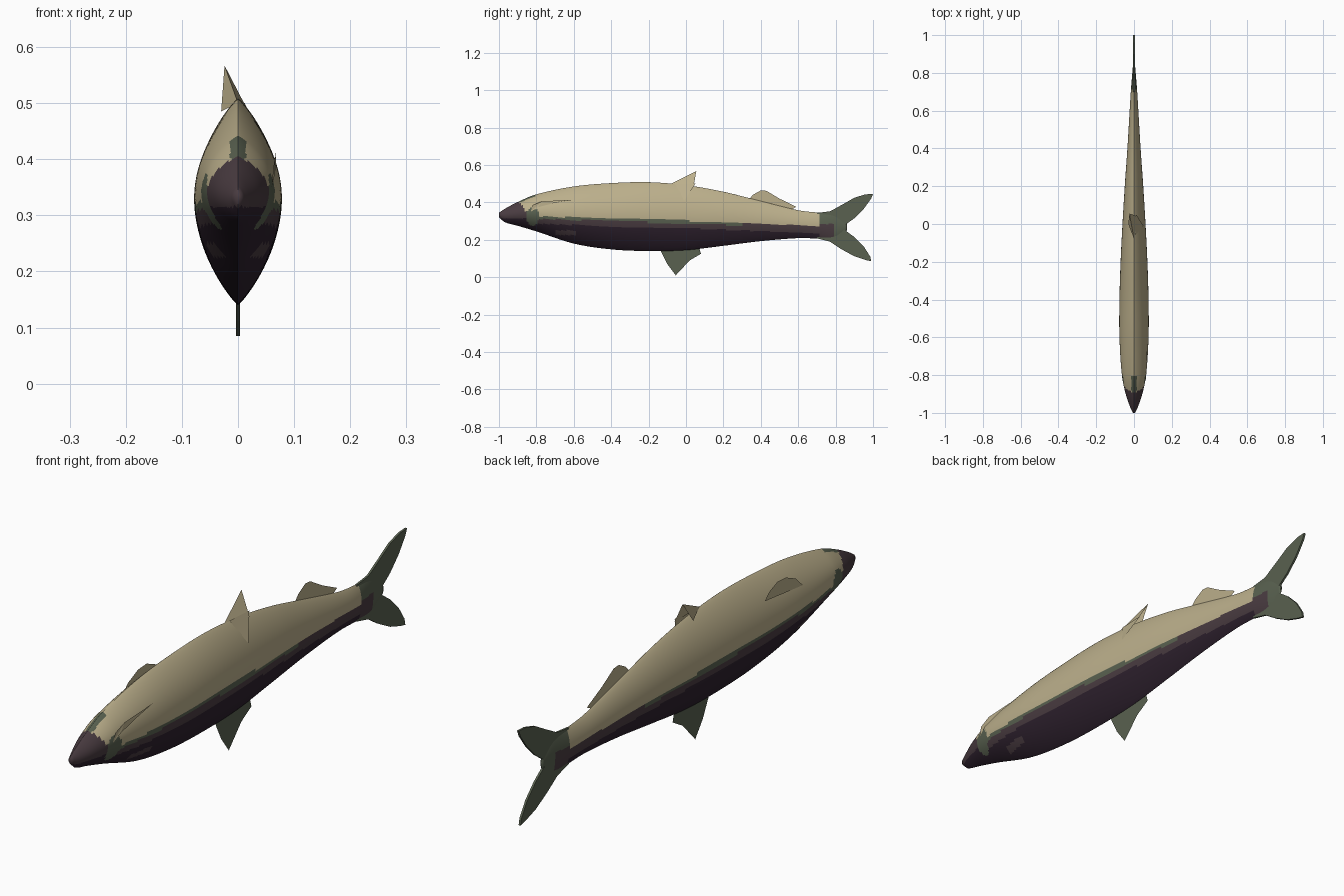
import bpy, bmesh
from math import sin, cos, pi

cube = bpy.data.objects.get("Cube")
if cube:
    bpy.data.objects.remove(cube)


def material(name, rgb):
    m = bpy.data.materials.new(name)
    m.use_nodes = True
    m.diffuse_color = (*rgb, 1)
    bsdf = m.node_tree.nodes["Principled BSDF"]
    bsdf.inputs["Base Color"].default_value = (*rgb, 1)
    bsdf.inputs["Roughness"].default_value = 0.8
    return m


TAN, GREEN, MAUVE, DARK = range(4)
MATS = [material("pale_tan", (0.50, 0.43, 0.26)),
        material("grey_green", (0.10, 0.12, 0.08)),
        material("dull_mauve", (0.068, 0.045, 0.053)),
        material("dark_purple", (0.027, 0.015, 0.027))]


def add_object(name, bm):
    mesh = bpy.data.meshes.new(name)
    bm.to_mesh(mesh)
    bm.free()
    for m in MATS:
        mesh.materials.append(m)
    ob = bpy.data.objects.new(name, mesh)
    bpy.context.collection.objects.link(ob)
    return ob


# Body stations: y, top z, bottom z, half width
STATIONS = [(-1.0, .345, .322, .006), (-.97, .365, .295, .02), (-.9, .402, .275, .044),
            (-.8, .443, .245, .064), (-.6, .485, .18, .077), (-.4, .503, .149, .077),
            (-.2, .508, .14, .071), (0, .492, .145, .061), (.2, .457, .168, .049),
            (.4, .407, .193, .035), (.6, .358, .209, .023), (.7, .346, .207, .017),
            (.8, .338, .205, .009), (.86, .29, .25, .004)]


def spline(y):
    """Smooth station values at y (cubic Hermite)."""
    n = len(STATIONS)
    i = max(k for k in range(n - 1) if STATIONS[k][0] <= y or k == 0)
    a, b = STATIONS[i], STATIONS[i + 1]
    p, q = STATIONS[max(i - 1, 0)], STATIONS[min(i + 2, n - 1)]
    h = b[0] - a[0]
    t = min(max((y - a[0]) / h, 0), 1)
    out = []
    for c in (1, 2, 3):
        m0 = (b[c] - p[c]) / (b[0] - p[0]) * h
        m1 = (q[c] - a[c]) / (q[0] - a[0]) * h
        out.append((2*t**3 - 3*t*t + 1) * a[c] + (t**3 - 2*t*t + t) * m0
                   + (3*t*t - 2*t**3) * b[c] + (t**3 - t*t) * m1)
    return out


def body_colour(x, y, z):
    line = .302 - .03 * y if y < 0 else .302 - .04 * y
    if y > .71:
        return MAUVE if y < .79 and z < .285 else GREEN
    # Eye patches and crown patch
    if ((y + .82) / .034) ** 2 + ((z - .325) / .05) ** 2 < 1:
        return GREEN
    if -.89 < y < -.8 and abs(x) < .014 and z > .4:
        return GREEN
    # Snout
    if y < -.89 + max(0, .4 - z) * .7:
        return MAUVE if z > .315 else DARK
    # Flank bands
    if z > line:
        return TAN
    if z > line - .014 and y < .3:
        return GREEN
    if z > line - .04:
        return MAUVE
    # Small throat marks
    if -.7 < y < -.59 and .225 < z < .25 and abs(x) > .02:
        return MAUVE
    return DARK


# Body: lens-shaped rings lofted along y
RINGS, SIDES = 190, 96
bm = bmesh.new()
rings = []
for i in range(RINGS + 1):
    y = -1 + 1.86 * i / RINGS
    top, bottom, width = spline(y)
    mid, half = (top + bottom) / 2, (top - bottom) / 2
    ring = []
    for k in range(SIDES):
        a = 2 * pi * k / SIDES
        c = cos(a)
        x = width * abs(c) ** 1.75 * (1 if c > 0 else -1)
        ring.append(bm.verts.new((x, y, mid + half * sin(a))))
    rings.append(ring)
for r, s in zip(rings, rings[1:]):
    for k in range(SIDES):
        j = (k + 1) % SIDES
        bm.faces.new((r[k], r[j], s[j], s[k]))
bm.faces.new(rings[0])
bm.faces.new(rings[-1])
bmesh.ops.recalc_face_normals(bm, faces=bm.faces)
for f in bm.faces:
    f.material_index = body_colour(*f.calc_center_median())
    f.smooth = True
add_object("body", bm)


def sheet(name, points, colour, thickness=0.0):
    """Fin from an outline of 3D points."""
    bm = bmesh.new()
    f = bm.faces.new([bm.verts.new(p) for p in points])
    f.material_index = colour
    bmesh.ops.triangulate(bm, faces=[f])
    ob = add_object(name, bm)
    if thickness:
        mod = ob.modifiers.new("thickness", 'SOLIDIFY')
        mod.thickness = thickness
        mod.offset = 0
    return ob


def flat(x, points):
    return [(x, y, z) for y, z in points]


# Forked tail, one sheet per lobe
sheet("tail_upper_lobe", flat(0, [
    (.7, .344), (.77, .352), (.83, .385), (.9, .425), (.96, .443), (1, .445),
    (.99, .42), (.95, .365), (.9, .315), (.83, .265), (.72, .265)]), GREEN, .008)
sheet("tail_lower_lobe", flat(0, [
    (.7, .208), (.77, .19), (.83, .15), (.9, .112), (.96, .092), (.99, .085),
    (.985, .11), (.95, .165), (.9, .215), (.83, .266), (.72, .266)]), GREEN, .008)

# Single fins on the centre line
sheet("lower_fin", flat(0, [(-.14, .15), (-.1, .07), (-.055, .01), (-.03, .04),
                            (.02, .09), (.08, .125), (.07, .16)]), GREEN)
sheet("upper_rear_fin", flat(0, [(.33, .41), (.36, .442), (.4, .464), (.43, .462),
                                 (.5, .42), (.59, .376), (.56, .36)]), TAN)

# Pair of fins near mid length
sheet("raised_paired_fin", [(0, -.08, .5), (-.03, 0, .485), (-.024, .055, .567)], TAN)
sheet("raised_paired_fin_web", [(0, -.08, .5), (-.024, .055, .567), (.02, .04, .482)], TAN)
sheet("folded_paired_fin", [(.006, -.06, .502), (.012, .05, .5), (.05, -.01, .41)], TAN)

# Side fins behind the head
sheet("right_side_fin", flat(-.066, [(-.6, .4), (-.56, .44), (-.5, .467), (-.45, .47),
                                     (-.4, .45), (-.375, .425)]), TAN)
sheet("left_side_fin", [(.06, -.83, .35), (.063, -.82, .385), (.066, -.77, .406),
                        (.066, -.6, .414), (.068, -.7, .398), (.066, -.79, .375)], TAN)
